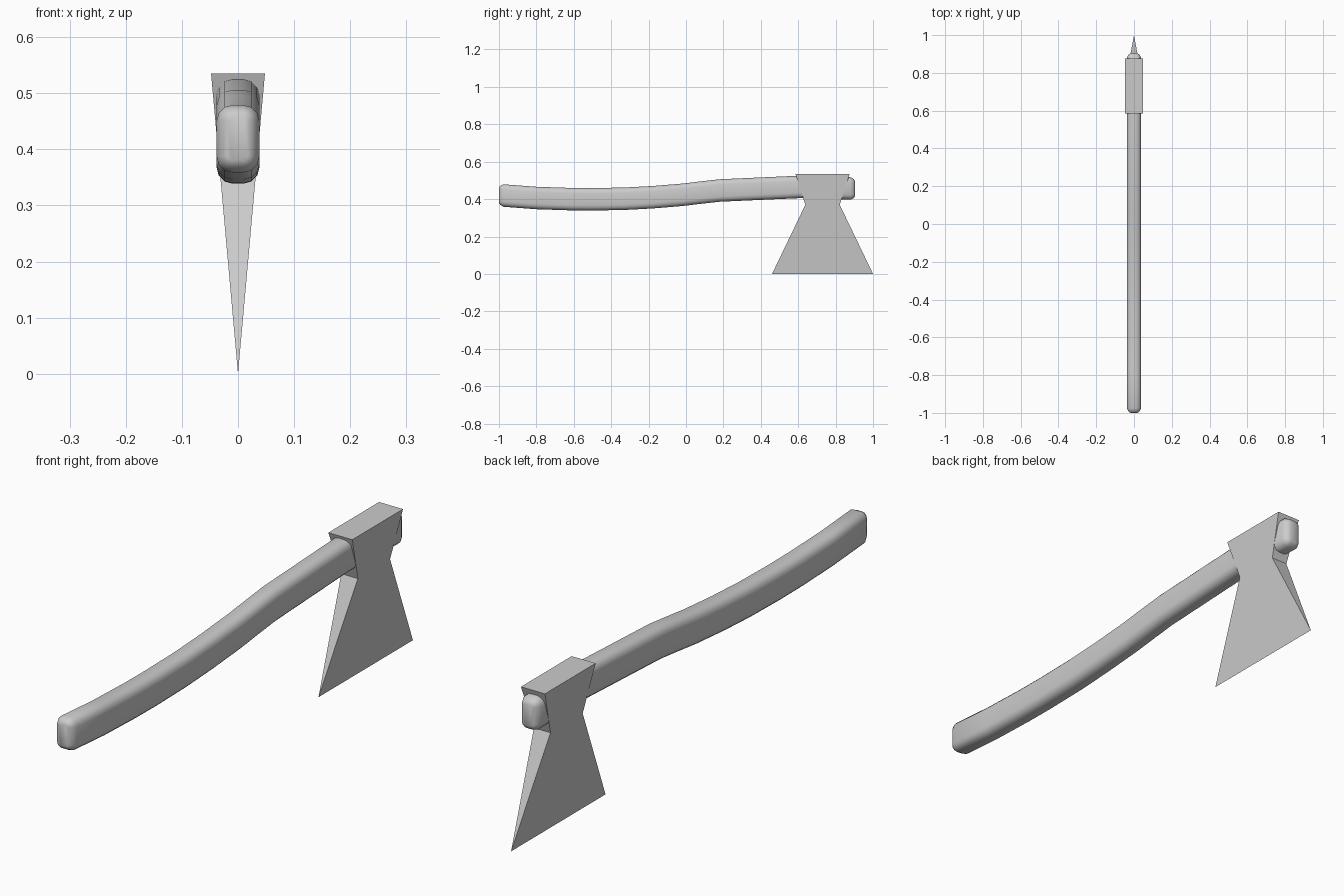
import bpy, bmesh, math

cube = bpy.data.objects.get("Cube")
if cube:
    bpy.data.objects.remove(cube, do_unlink=True)

# One plain grey for the whole tool
GREY = (0.6, 0.6, 0.6, 1)
grey = bpy.data.materials.new("plain_grey")
grey.use_nodes = True
grey.diffuse_color = GREY
grey.node_tree.nodes["Principled BSDF"].inputs["Base Color"].default_value = GREY


def finish(name, bm):
    bmesh.ops.recalc_face_normals(bm, faces=bm.faces)
    mesh = bpy.data.meshes.new(name)
    bm.to_mesh(mesh)
    bm.free()
    mesh.materials.append(grey)
    obj = bpy.data.objects.new(name, mesh)
    bpy.context.collection.objects.link(obj)
    return obj


def bridge(bm, a, b):
    for i in range(len(a)):
        j = (i + 1) % len(a)
        bm.faces.new((a[i], a[j], b[j], b[i]))


# Handle: rounded oblong section swept along a gentle S curve
HALF_W, HALF_H, ROUND = 0.038, 0.06, 0.028


def section(bm, y, z, inset=0.0):
    r = ROUND - inset
    ring = []
    for k, (sx, sz) in enumerate(((1, 1), (-1, 1), (-1, -1), (1, -1))):
        for step in range(4):
            a = math.radians(90 * k + 30 * step)
            ring.append(bm.verts.new((sx * (HALF_W - ROUND) + r * math.cos(a), y,
                                      z + sz * (HALF_H - ROUND) + r * math.sin(a))))
    return ring


path = [(-1.0, 0.42, 0.02), (-0.993, 0.42, 0.009), (-0.975, 0.419, 0),
        (-0.8, 0.406, 0), (-0.62, 0.4, 0), (-0.5, 0.399, 0), (-0.33, 0.402, 0),
        (-0.18, 0.41, 0), (-0.02, 0.423, 0), (0.08, 0.435, 0), (0.18, 0.446, 0),
        (0.4, 0.456, 0), (0.6, 0.465, 0), (0.75, 0.463, 0),
        (0.88, 0.457, 0), (0.897, 0.456, 0.009), (0.904, 0.456, 0.02)]
bm = bmesh.new()
rings = [section(bm, *p) for p in path]
for a, b in zip(rings, rings[1:]):
    bridge(bm, a, b)
bm.faces.new(rings[0])
bm.faces.new(rings[-1])
handle = finish("handle", bm)
bpy.context.view_layer.objects.active = handle
handle.select_set(True)
bpy.ops.object.shade_smooth_by_angle(angle=math.radians(50))
handle.select_set(False)

# Axe head: wedge that tapers to a sharp, flared cutting edge
TOP, TOP_HALF = 0.535, 0.048
bm = bmesh.new()
levels = []
for z, back, front in ((TOP, 0.585, 0.875), (0.37, 0.638, 0.822)):
    w = TOP_HALF * z / TOP
    levels.append([bm.verts.new(c) for c in
                   ((-w, back, z), (w, back, z), (w, front, z), (-w, front, z))])
bridge(bm, *levels)
bm.faces.new(levels[0])
edge_back = bm.verts.new((0, 0.46, 0))
edge_front = bm.verts.new((0, 1.0, 0))
n = levels[1]
bm.faces.new((n[0], n[1], edge_back))
bm.faces.new((n[1], n[2], edge_front, edge_back))
bm.faces.new((n[2], n[3], edge_front))
bm.faces.new((n[3], n[0], edge_back, edge_front))
finish("axe_head", bm)
